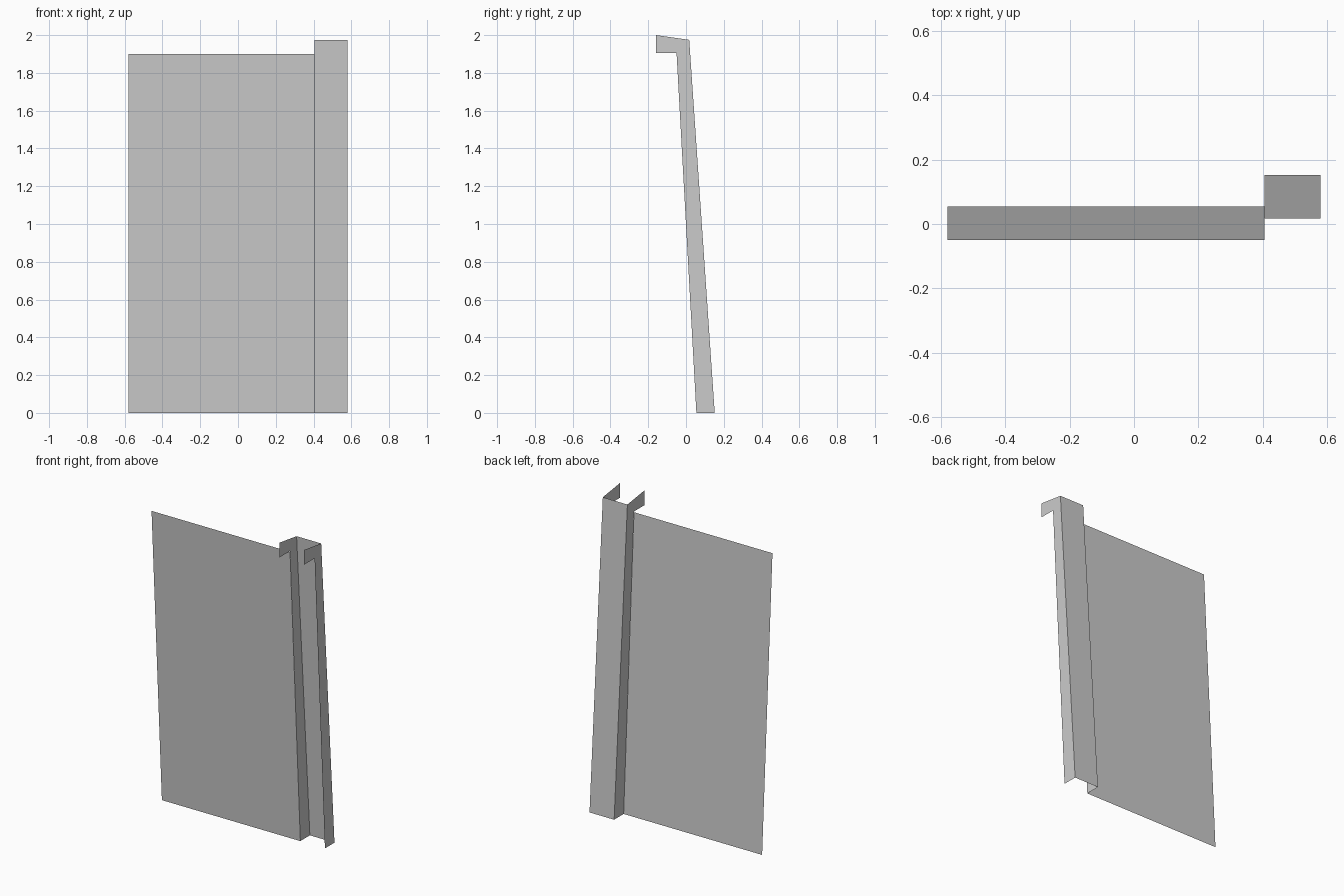
import bpy

cube = bpy.data.objects.get("Cube")
if cube:
    bpy.data.objects.remove(cube, do_unlink=True)

grey = bpy.data.materials.new("plain grey")
grey.use_nodes = True
colour = (0.6, 0.6, 0.6, 1)
grey.diffuse_color = colour
grey.node_tree.nodes["Principled BSDF"].inputs["Base Color"].default_value = colour

EDGE, STEP, HEIGHT, BACK_HEIGHT = 0.58, 0.405, 1.9, 1.975
FRONT_LOW, FRONT_HIGH = 0.055, -0.05
BACK_LOW, BACK_HIGH = 0.152, 0.017


def sheet(name, points):
    """A single flat face through the given outline."""
    mesh = bpy.data.meshes.new(name)
    mesh.from_pydata(points, [], [range(len(points))])
    mesh.materials.append(grey)
    obj = bpy.data.objects.new(name, mesh)
    bpy.context.collection.objects.link(obj)
    return obj


def leaning_sheet(name, x0, x1, y_low, y_high, height):
    return sheet(name, [(x0, y_low, 0), (x1, y_low, 0),
                        (x1, y_high, height), (x0, y_high, height)])


# Wide leaning panel and the narrow strip set behind it
leaning_sheet("main_panel", -EDGE, STEP, FRONT_LOW, FRONT_HIGH, HEIGHT)
leaning_sheet("recessed_strip", STEP, EDGE, BACK_LOW, BACK_HIGH, BACK_HEIGHT)

# Two matching side flanges with a forward hook at the top
flange = [(FRONT_LOW, 0), (BACK_LOW, 0), (BACK_HIGH, BACK_HEIGHT),
          (-0.158, 2), (-0.158, 1.905), (FRONT_HIGH, 1.905)]
for name, x in (("inner_flange", STEP), ("outer_flange", EDGE)):
    sheet(name, [(x, y, z) for y, z in flange])
